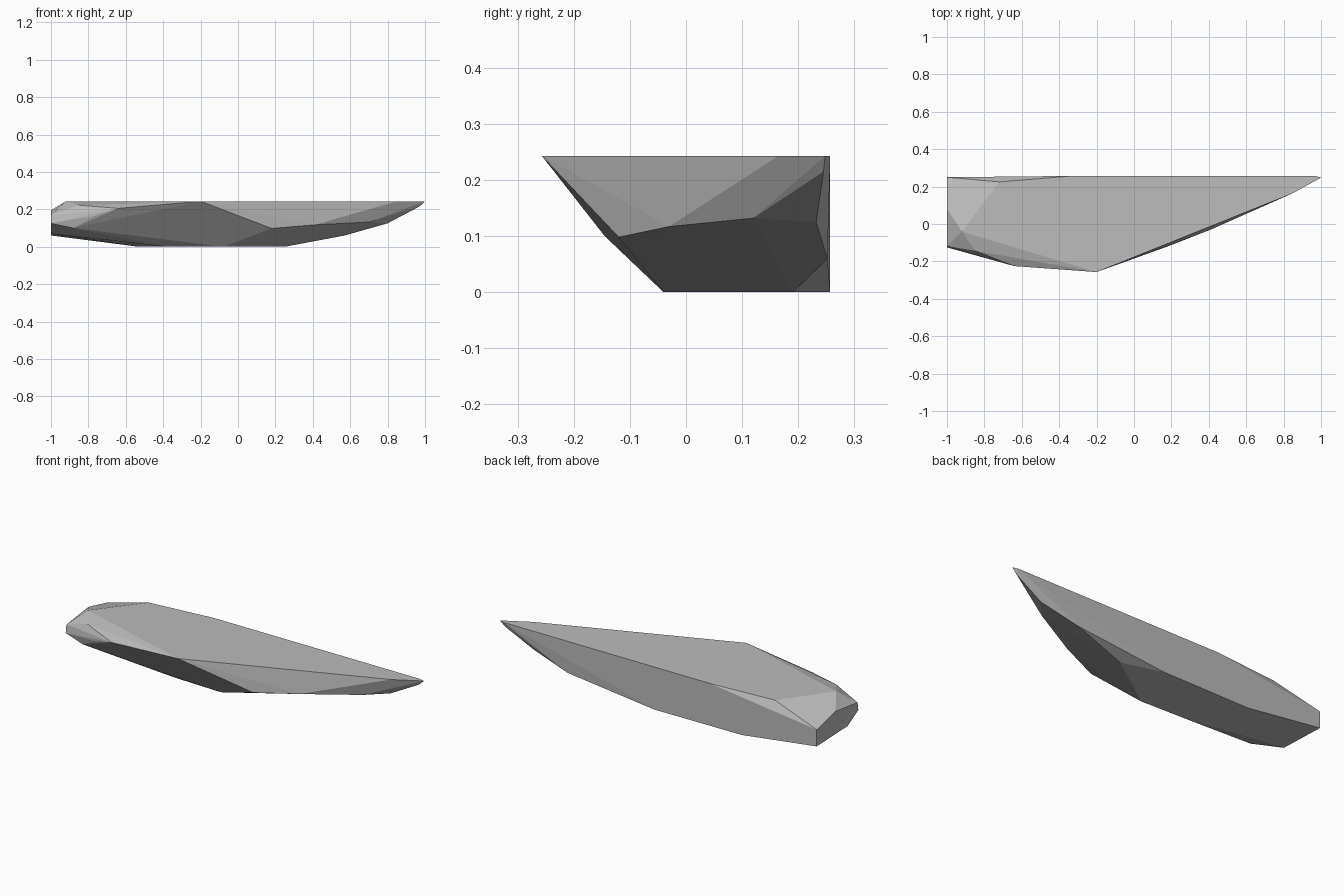
import bpy
import bmesh
import math

# Remove only the default cube
default_cube = bpy.data.objects.get("Cube")
if default_cube:
    bpy.data.objects.remove(default_cube, do_unlink=True)


def make_material(name, colour):
    material = bpy.data.materials.new(name)
    material.use_nodes = True
    material.diffuse_color = colour
    shader = material.node_tree.nodes["Principled BSDF"]
    shader.inputs["Base Color"].default_value = colour
    shader.inputs["Roughness"].default_value = 0.9
    return material


def make_hull(name, corner_groups, material):
    """Wrap the corner points in a faceted convex skin."""
    bm = bmesh.new()
    for group in corner_groups:
        for corner in group:
            bm.verts.new(corner)
    result = bmesh.ops.convex_hull(bm, input=bm.verts[:])
    unused = [v for v in result["geom_interior"] if isinstance(v, bmesh.types.BMVert)]
    bmesh.ops.delete(bm, geom=unused, context="VERTS")
    # Merge nearly coplanar triangles into broad facets
    bmesh.ops.dissolve_limit(bm, angle_limit=math.radians(2),
                             verts=bm.verts[:], edges=bm.edges[:])
    bmesh.ops.recalc_face_normals(bm, faces=bm.faces[:])
    mesh = bpy.data.meshes.new(name)
    bm.to_mesh(mesh)
    bm.free()
    mesh.materials.append(material)
    rock = bpy.data.objects.new(name, mesh)
    bpy.context.scene.collection.objects.link(rock)
    return rock


TOP = 0.243   # height of the flat upper facet
BACK = 0.257  # depth of the flat rear facet

# Rim of the flat top, with the pointed tip at one end
top_rim = [
    (-0.2, -0.257, TOP), (0.85, 0.165, TOP), (1, 0.248, TOP),
    (0.97, BACK, TOP), (-0.33, BACK, TOP), (-0.72, 0.225, TOP - 0.004),
    (-0.92, -0.04, TOP),
]

# Blunt cut end
blunt_end = [
    (-1, 0.25, 0.06), (-1, 0.25, 0.155), (-1, 0.08, 0.195),
    (-1, -0.118, 0.17), (-1, -0.125, 0.125), (-1, -0.03, 0.07),
]

# Chipped shoulder beside the blunt end
shoulder = [
    (-0.85, -0.143, 0.222), (-0.64, -0.225, 0.205),
    (-0.77, -0.188, 0.163), (-0.88, -0.145, 0.1),
]

# Belly line under the tip
belly = [
    (0.18, -0.12, 0.098), (0.41, -0.03, 0.117), (0.7, 0.12, 0.132),
    (0.97, 0.245, 0.215), (0.8, 0.232, 0.125), (0.57, 0.252, 0.06),
]

# Flat base
base = [
    (-0.38, -0.03, 0), (-0.08, -0.04, 0), (0.25, 0.19, 0),
    (0.02, BACK, 0), (-0.53, 0.252, 0),
]

stone_grey = make_material("stone grey", (0.5, 0.5, 0.5, 1))
make_hull("rock_shard", [top_rim, blunt_end, shoulder, belly, base], stone_grey)
